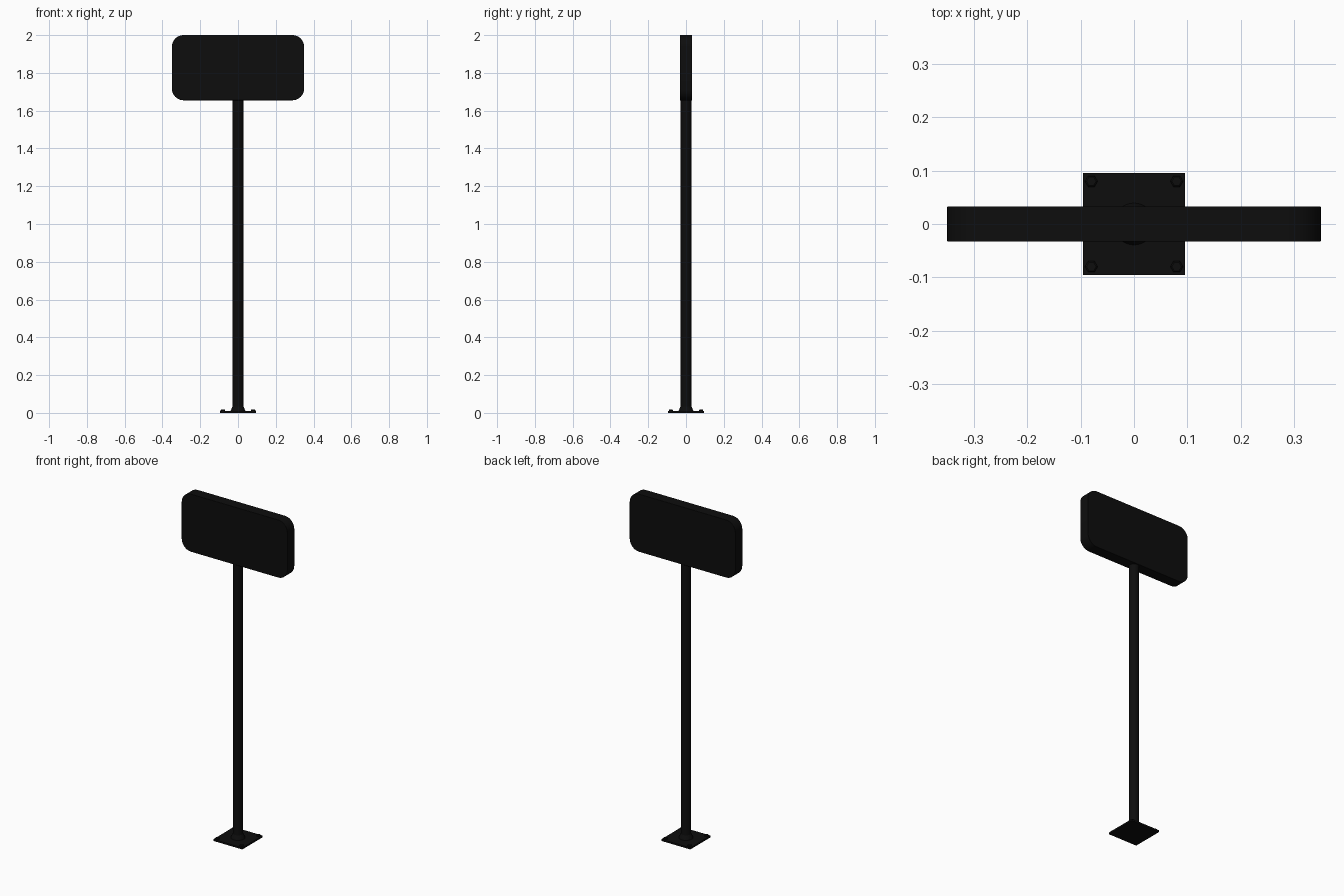
import bpy, bmesh
from math import sin, cos, pi, radians
from mathutils import Matrix

if "Cube" in bpy.data.objects:
    bpy.data.objects.remove(bpy.data.objects["Cube"])

black = bpy.data.materials.new("black_paint")
black.diffuse_color = (0.004, 0.004, 0.004, 1)
black.use_nodes = True
black.node_tree.nodes["Principled BSDF"].inputs["Base Color"].default_value = black.diffuse_color


def finish(name, bm, bevel=0.0):
    bmesh.ops.recalc_face_normals(bm, faces=bm.faces)
    mesh = bpy.data.meshes.new(name)
    bm.to_mesh(mesh)
    bm.free()
    obj = bpy.data.objects.new(name, mesh)
    bpy.context.collection.objects.link(obj)
    mesh.materials.append(black)
    bpy.ops.object.select_all(action='DESELECT')
    obj.select_set(True)
    bpy.context.view_layer.objects.active = obj
    bpy.ops.object.shade_smooth_by_angle(angle=radians(35))
    if bevel:
        mod = obj.modifiers.new("soft_edge", 'BEVEL')
        mod.width, mod.segments = bevel, 2
        mod.limit_method, mod.angle_limit = 'ANGLE', radians(50)
    return obj


def lathe(name, profile, x=0, y=0, steps=32):
    bm = bmesh.new()
    rings = [[bm.verts.new((x + r * cos(2 * pi * i / steps),
                            y + r * sin(2 * pi * i / steps), z))
              for i in range(steps)] for r, z in profile]
    for a, b in zip(rings, rings[1:]):
        for i in range(steps):
            j = (i + 1) % steps
            bm.faces.new((a[i], a[j], b[j], b[i]))
    bm.faces.new(rings[0][::-1])
    bm.faces.new(rings[-1])
    return finish(name, bm)


# Rounded sign panel, outlined in x/z and extruded along y
W, Z0, Z1, D, R = 0.35, 1.655, 2.0, 0.033, 0.062
bm = bmesh.new()
outline = []
corners = [(W - R, Z1 - R), (R - W, Z1 - R), (R - W, Z0 + R), (W - R, Z0 + R)]
for k, (cx, cz) in enumerate(corners):
    for i in range(11):
        a = (k + i / 10) * pi / 2
        outline.append(bm.verts.new((cx + R * cos(a), -D, cz + R * sin(a))))
front = bm.faces.new(outline)
ext = bmesh.ops.extrude_face_region(bm, geom=[front], use_keep_orig=True)
verts = [g for g in ext["geom"] if isinstance(g, bmesh.types.BMVert)]
bmesh.ops.translate(bm, verts=verts, vec=(0, 2 * D, 0))
finish("sign_panel", bm, 0.001)

# Round post and the flared collar at its foot
lathe("post", [(0.028, 0.005), (0.028, Z0 + 0.005)])
lathe("foot_collar", [(0.040, 0.008), (0.037, 0.016), (0.033, 0.025),
                      (0.028, 0.035)])

# Square base plate
bm = bmesh.new()
bmesh.ops.create_cube(bm, size=1, matrix=Matrix.Translation((0, 0, 0.005))
                      @ Matrix.Diagonal((0.192, 0.192, 0.01, 1)))
finish("base_plate", bm)

# Hexagonal bolt heads near the plate corners
for sx in (-1, 1):
    for sy in (-1, 1):
        lathe("base_bolt", [(0.012, 0.008), (0.012, 0.016), (0.009, 0.018)],
              sx * 0.08, sy * 0.08, 6)
